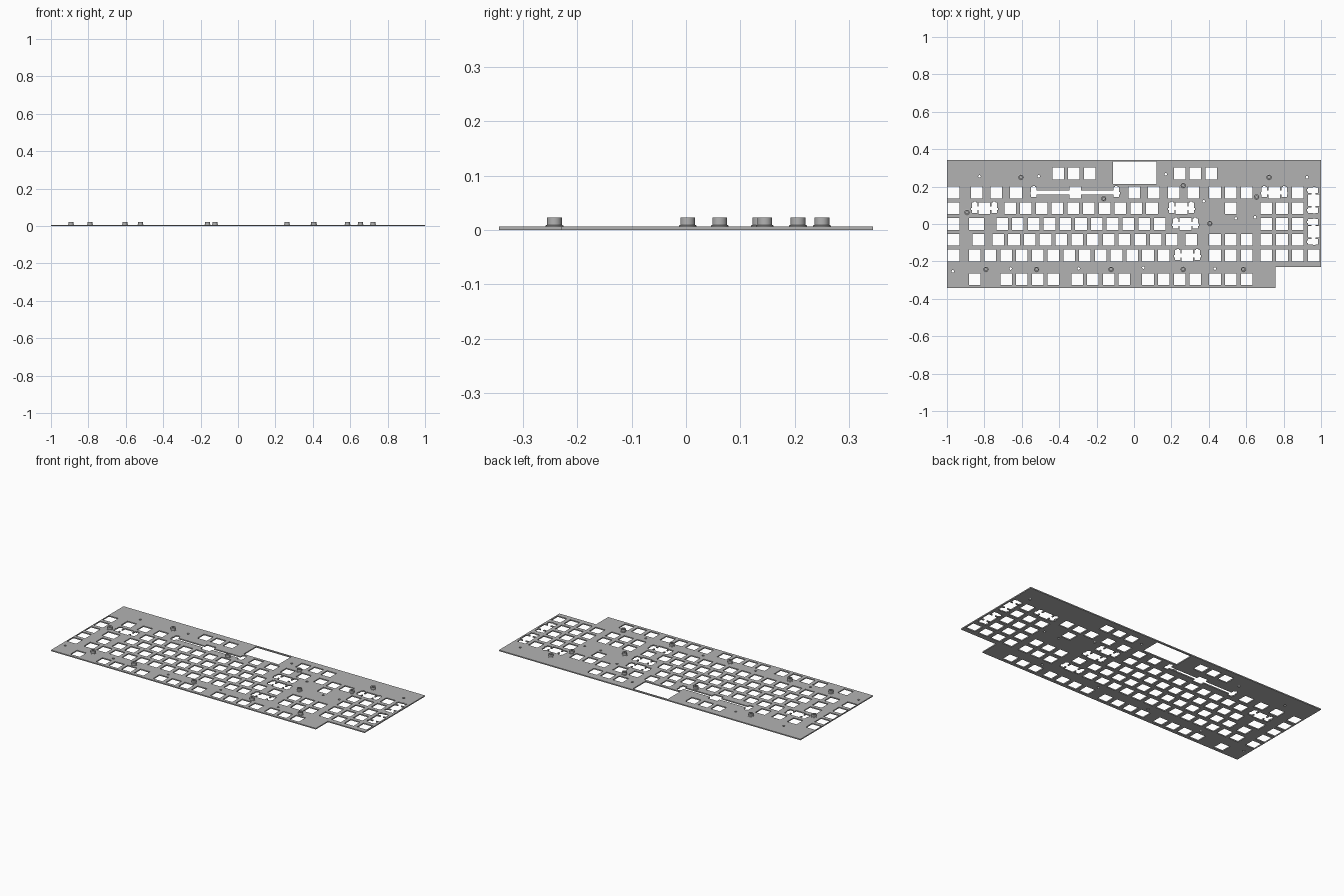
import bpy, bmesh, math
from mathutils import Matrix

if "Cube" in bpy.data.objects:
    bpy.data.objects.remove(bpy.data.objects["Cube"])

U = 0.0843            # key pitch
MM = U / 19.05        # one millimetre
X0 = -0.8945          # left edge of the main key block
THICK = 0.0067

steel = bpy.data.materials.new("grey steel")
steel.use_nodes = True
COLOUR = (0.45, 0.45, 0.45, 1)
steel.diffuse_color = COLOUR
steel.node_tree.nodes["Principled BSDF"].inputs["Base Color"].default_value = COLOUR

# Flat sheet drawn as nested outlines
sheet = bpy.data.curves.new("switch_plate", "CURVE")
sheet.dimensions = "2D"
sheet.fill_mode = "BOTH"
sheet.extrude = THICK / 2


def outline(points):
    s = sheet.splines.new("POLY")
    s.points.add(len(points) - 1)
    for p, (x, y) in zip(s.points, points):
        p.co = (x, y, 0, 1)
    s.use_cyclic_u = True


def rect(x, y, w, h):
    outline([(x - w / 2, y - h / 2), (x + w / 2, y - h / 2),
             (x + w / 2, y + h / 2), (x - w / 2, y + h / 2)])


def key(u, y):
    rect(X0 + u * U, y, 14 * MM, 14 * MM)


def keys(start, count, y):
    for i in range(count):
        key(start + i + 0.5, y)


def stabiliser(u, y, s=11.94, upright=False):
    """Switch hole joined by slots to a wing cutout on each side."""
    a, b = s - 3.325, s + 3.325
    half = [(7, -7), (7, -2.3), (a, -2.3), (a, -5.53), (b, -5.53),
            (b, -2.3), (b + 0.85, -2.3), (b + 0.85, 0.5), (b, 0.5),
            (b, 6.77), (s + 1.5, 6.77), (s + 1.5, 7.97), (s - 1.5, 7.97),
            (s - 1.5, 6.77), (a, 6.77), (a, 2.3), (7, 2.3), (7, 7)]
    pts = half + [(-px, py) for px, py in reversed(half)]
    if upright:
        pts = [(-py, px) for px, py in pts]
    outline([(X0 + u * U + px * MM, y + py * MM) for px, py in pts])


# Outer edge with the corner step
outline([(-1, -0.3435), (0.757, -0.3435), (0.757, -0.229),
         (1, -0.229), (1, 0.3435), (-1, 0.3435)])

# Rows counted from the space bar row towards the function row
rows = [2 * U, U, 0, -U, -2 * U]
function_row = -3.5 * U
for y in rows:
    key(-0.835, y)

# Space bar row
for i in range(3):
    key(0.625 + 1.25 * i, rows[0])
stabiliser(6.875, rows[0], 50)
for i in range(4):
    key(10.625 + 1.25 * i, rows[0])

# Shift row
stabiliser(1.125, rows[1])
keys(2.25, 10, rows[1])
stabiliser(13.625, rows[1])

# Home row, with a wide hole for either caps position
rect(X0 + 0.62 * U, rows[2], 18 * MM, 14 * MM)
keys(1.75, 11, rows[2])
stabiliser(13.875, rows[2])

# Tab row
key(0.75, rows[3])
keys(1.5, 12, rows[3])
key(14.25, rows[3])

# Number row
keys(0, 13, rows[4])
stabiliser(14, rows[4])

# Function row
key(0.5, function_row)
for start in (2, 6.5, 11):
    keys(start, 4, function_row)

# Navigation and arrow keys
for y in (rows[0], rows[3], rows[4], function_row):
    keys(15.25, 3, y)
key(16.75, rows[1])

# Number pad
for y in rows[1:]:
    keys(18.5, 3, y)
key(22, rows[4])
stabiliser(19.5, rows[0])
key(21, rows[0])
for y in (1.5 * U, -0.5 * U):
    stabiliser(22, y, upright=True)

# Extra keys and display window on the far edge
for u in (5.8, 13.5):
    for i in range(3):
        key(u + i, 0.27)
rect(0.003, 0.274, 0.232, 0.118)

# Small screw holes
for x, y in [(-0.826, 0.255), (-0.51, 0.255), (0.17, 0.266), (0.925, 0.25),
             (0.373, 0.121), (0.545, 0.03), (0.647, 0.036),
             (-0.968, -0.253), (-0.66, -0.238), (-0.296, -0.238),
             (0.05, -0.233), (0.433, -0.238)]:
    outline([(x + 0.007 * math.cos(k * math.tau / 16),
              y + 0.007 * math.sin(k * math.tau / 16)) for k in range(16)])

# Turn the sheet into a mesh
curve_ob = bpy.data.objects.new("plate_outline", sheet)
bpy.context.collection.objects.link(curve_ob)
bpy.context.view_layer.update()
mesh = bpy.data.meshes.new_from_object(
    curve_ob.evaluated_get(bpy.context.evaluated_depsgraph_get()))
bpy.data.objects.remove(curve_ob)
mesh.transform(Matrix.Translation((0, 0, THICK / 2)))
bm = bmesh.new()
bm.from_mesh(mesh)
bmesh.ops.remove_doubles(bm, verts=bm.verts, dist=0.00001)
bmesh.ops.recalc_face_normals(bm, faces=bm.faces)
for f in bm.faces:
    f.smooth = False
bm.to_mesh(mesh)
bm.free()
mesh.materials.clear()
mesh.materials.append(steel)
plate = bpy.data.objects.new("switch_plate", mesh)
bpy.context.collection.objects.link(plate)

# Hollow standoff turned from a profile
bm = bmesh.new()
profile = [(0.007, THICK), (0.007, 0.0228), (0.0135, 0.0228),
           (0.0135, 0.0095), (0.0163, 0.0082), (0.0163, THICK)]
verts = [bm.verts.new((r, 0, z)) for r, z in profile]
edges = [bm.edges.new(pair) for pair in zip(verts, verts[1:])]
bmesh.ops.spin(bm, geom=verts + edges, axis=(0, 0, 1), cent=(0, 0, 0),
               angle=math.tau, steps=24)
bmesh.ops.remove_doubles(bm, verts=bm.verts, dist=0.00001)
bmesh.ops.recalc_face_normals(bm, faces=bm.faces)
top = max(bm.faces, key=lambda f: f.calc_center_median().z)
if top.normal.z < 0:
    bmesh.ops.reverse_faces(bm, faces=bm.faces)
standoff = bpy.data.meshes.new("standoff")
bm.to_mesh(standoff)
bm.free()
standoff.materials.append(steel)

bpy.ops.object.select_all(action="DESELECT")
for x, y in [(-0.605, 0.25), (0.722, 0.25), (0.263, 0.206), (-0.162, 0.136),
             (0.655, 0.145), (-0.893, 0.062), (0.405, 0.003),
             (-0.792, -0.242), (-0.521, -0.242), (-0.123, -0.242),
             (0.263, -0.242), (0.585, -0.242)]:
    ob = bpy.data.objects.new("standoff", standoff)
    ob.location = (x, y, 0)
    bpy.context.collection.objects.link(ob)
    ob.select_set(True)
    bpy.context.view_layer.objects.active = ob
bpy.ops.object.shade_smooth_by_angle(angle=math.radians(30))
